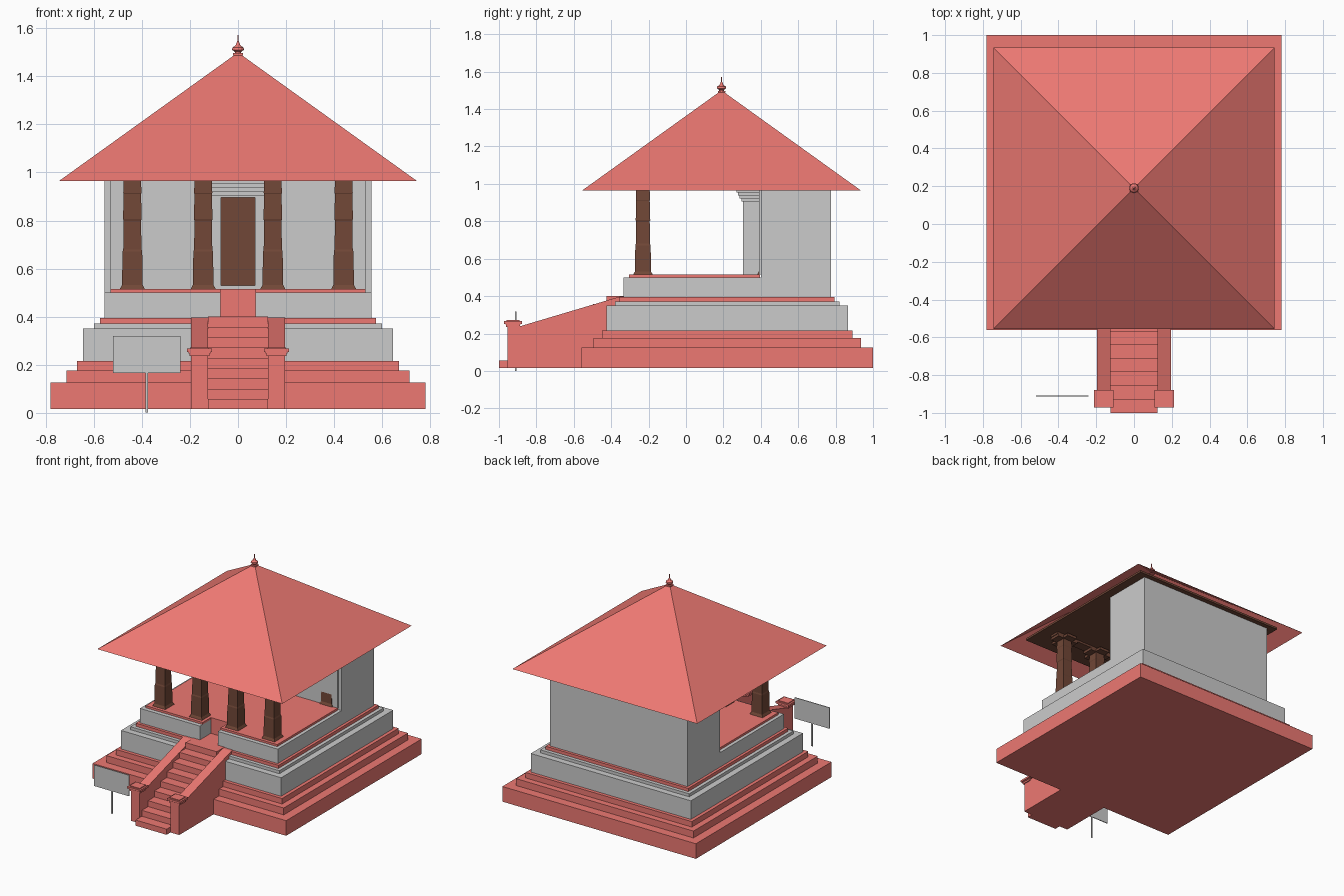
import bpy, bmesh
from math import cos, sin, pi

if "Cube" in bpy.data.objects:
    bpy.data.objects.remove(bpy.data.objects["Cube"])


def material(name, rgb):
    m = bpy.data.materials.new(name)
    m.diffuse_color = (*rgb, 1)
    m.use_nodes = True
    m.node_tree.nodes["Principled BSDF"].inputs["Base Color"].default_value = m.diffuse_color
    return m


RED = material("red_clay", (0.85, 0.19, 0.17))
BROWN = material("dark_wood", (0.165, 0.063, 0.038))


def finish(name, bm, mat=None):
    bmesh.ops.recalc_face_normals(bm, faces=bm.faces)
    me = bpy.data.meshes.new(name)
    bm.to_mesh(me)
    bm.free()
    ob = bpy.data.objects.new(name, me)
    bpy.context.collection.objects.link(ob)
    if mat:
        me.materials.append(mat)
    return ob


def add_box(bm, x0, x1, y0, y1, z0, z1):
    v = [bm.verts.new((x, y, z)) for z in (z0, z1)
         for x, y in ((x0, y0), (x1, y0), (x1, y1), (x0, y1))]
    for f in ((3, 2, 1, 0), (4, 5, 6, 7), (0, 1, 5, 4),
              (1, 2, 6, 5), (2, 3, 7, 6), (3, 0, 4, 7)):
        bm.faces.new([v[i] for i in f])


def boxes(name, mat, *dims):
    bm = bmesh.new()
    for d in dims:
        add_box(bm, *d)
    return finish(name, bm, mat)


def mirror_x(ob):
    ob.modifiers.new("mirror", 'MIRROR').use_mirror_merge = False
    return ob


def prism_x(name, pts, x0, x1, mat):
    """Extrude a y-z outline along x."""
    bm = bmesh.new()
    f = bm.faces.new([bm.verts.new((x0, y, z)) for y, z in pts])
    r = bmesh.ops.extrude_face_region(bm, geom=[f])
    for v in r["geom"]:
        if isinstance(v, bmesh.types.BMVert):
            v.co.x = x1
    return finish(name, bm, mat)


def lathe(name, cx, cy, profile, sides, mat, square=False):
    """Stack of rings; square=True makes axis-aligned square sections."""
    bm = bmesh.new()
    k, off = (2 ** 0.5, pi / 4) if square else (1, 0)
    rings = [[bm.verts.new((cx + r * k * cos(off + 2 * pi * i / sides),
                            cy + r * k * sin(off + 2 * pi * i / sides), z))
              for i in range(sides)] for r, z in profile]
    for a, b in zip(rings, rings[1:]):
        for i in range(sides):
            j = (i + 1) % sides
            bm.faces.new((a[i], a[j], b[j], b[i]))
    bm.faces.new(rings[0])
    bm.faces.new(rings[-1])
    return finish(name, bm, mat)


# Stepped plinth, all tiers share one centre
CY = 0.22
for name, h, z0, z1, mat in (
        ("plinth_bottom", 0.78, 0.015, 0.125, RED),
        ("plinth_second", 0.715, 0.125, 0.175, RED),
        ("plinth_third", 0.67, 0.175, 0.215, RED),
        ("plinth_wall", 0.645, 0.215, 0.35, None),
        ("plinth_ledge", 0.60, 0.35, 0.372, None),
        ("plinth_band", 0.575, 0.372, 0.395, RED)):
    boxes(name, mat, (-h, h, CY - h, CY + h, z0, z1))

# Upper platform with an entrance notch in the front
NB = -0.20
boxes("platform", None, (-0.555, 0.555, NB, 0.775, 0.395, 0.50))
mirror_x(boxes("platform_front", None, (0.072, 0.555, -0.335, NB, 0.395, 0.50)))
boxes("porch_floor", RED, (-0.53, 0.53, NB, 0.395, 0.50, 0.515))
mirror_x(boxes("porch_floor_front", RED, (0.072, 0.53, -0.305, NB, 0.50, 0.515)))
boxes("entrance_riser", RED, (-0.072, 0.072, NB - 0.01, NB, 0.395, 0.515),
      (-0.072, 0.072, -0.335, NB, 0.39, 0.40))

# Shrine room at the back
boxes("shrine_room", None, (-0.555, 0.555, 0.40, 0.775, 0.50, 1.0))
boxes("front_panel", None, (-0.53, 0.53, 0.39, 0.40, 0.515, 1.0))

# Door surround, stepped cornice and door
mirror_x(boxes("door_jamb", None, (0.07, 0.125, 0.305, 0.39, 0.515, 0.895)))
boxes("door_lintel", None, (-0.125, 0.125, 0.305, 0.39, 0.895, 0.91),
      (-0.07, 0.07, 0.305, 0.39, 0.515, 0.53))
for i in range(4):
    e = 0.009 * (i + 1)
    boxes("door_cornice", None, (-0.125 - e, 0.125 + e, 0.305 - e, 0.39,
                                 0.905 + 0.016 * i, 0.919 + 0.016 * i + 0.002))
boxes("door", BROWN, (-0.07, 0.07, 0.312, 0.33, 0.53, 0.895))

# Square tapering columns: four in front, two set into the wall
COLUMN = [(0.052, 0.515), (0.043, 0.532), (0.041, 0.67), (0.038, 0.68),
          (0.036, 0.80), (0.039, 0.805), (0.036, 0.91), (0.038, 0.915),
          (0.036, 0.965)]
for x, y in ((-0.44, -0.23), (-0.145, -0.23), (0.145, -0.23), (0.44, -0.23),
             (-0.44, 0.432), (0.44, 0.432)):
    lathe("column", x, y, COLUMN, 4, BROWN, True)
    if y < 0:
        boxes("column_bracket", BROWN,
              (x - 0.085, x + 0.085, y - 0.04, y + 0.04, 0.966, 0.985),
              (x - 0.04, x + 0.04, y - 0.085, y + 0.085, 0.966, 0.985))

# Ceiling and open pyramid roof
RY, RH = 0.19, 0.745
boxes("front_beam", BROWN, (-0.53, 0.53, -0.265, -0.195, 0.985, 1.0))
boxes("ceiling", BROWN, (-0.62, 0.62, RY - 0.62, RY + 0.62, 1.0, 1.015))
bm = bmesh.new()
eave = [bm.verts.new((sx * RH, RY + sy * RH, 0.965))
        for sx, sy in ((-1, -1), (1, -1), (1, 1), (-1, 1))]
apex = bm.verts.new((0, RY, 1.5))
for i in range(4):
    bm.faces.new((eave[i], eave[(i + 1) % 4], apex))
finish("roof", bm, RED)

# Roof finial
boxes("finial_base", RED, (-0.02, 0.02, RY - 0.02, RY + 0.02, 1.488, 1.497))
lathe("finial", 0, RY, [(0.012, 1.495), (0.014, 1.503), (0.025, 1.511),
                        (0.023, 1.52), (0.010, 1.53), (0.006, 1.54),
                        (0.003, 1.548), (0.002, 1.572)], 12, RED)

# Staircase as a stepped outline
N, RUN, RISE = 9, 0.072, 0.043
steps = [(-1.0, 0.015)]
for i in range(N):
    z = 0.056 + RISE * i
    y = -1.0 + RUN * i
    steps += [(y, z), (y + RUN, z)]
steps[-1] = (-0.335, steps[-1][1])
steps.append((-0.335, 0.015))
prism_x("stairs", steps, -0.125, 0.125, RED)

# Sloping side walls and capped end posts
mirror_x(prism_x("stair_side_wall", [(-0.955, 0.015), (-0.955, 0.235), (-0.90, 0.235),
                                     (-0.355, 0.397), (-0.335, 0.397), (-0.335, 0.015)],
                 0.125, 0.195, RED))
mirror_x(boxes("post_cap", RED,
               (0.118, 0.203, -0.962, -0.888, 0.235, 0.247),
               (0.108, 0.213, -0.972, -0.878, 0.252, 0.266),
               (0.114, 0.207, -0.966, -0.884, 0.247, 0.252),
               (0.12, 0.20, -0.96, -0.89, 0.266, 0.272)))

# Blank information sign
boxes("sign_board", None, (-0.52, -0.24, -0.913, -0.907, 0.165, 0.318))
boxes("sign_post", None, (-0.386, -0.374, -0.913, -0.907, 0.0, 0.17))
